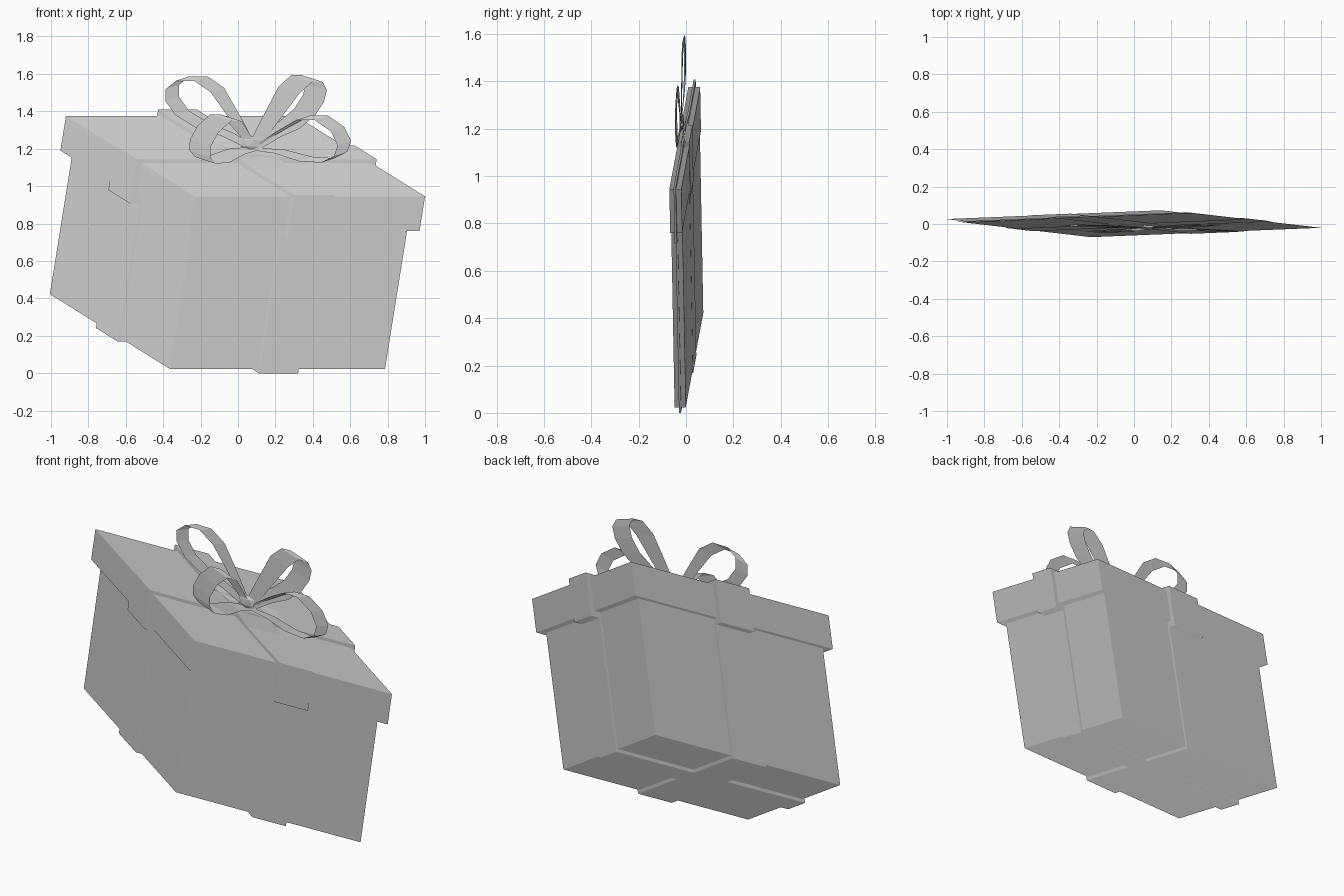
import bpy, bmesh
from mathutils import Vector

if "Cube" in bpy.data.objects:
    bpy.data.objects.remove(bpy.data.objects["Cube"])

# Skewed frame of the flattened box: width, depth and height directions
ORIGIN = Vector((-0.11, 0.0125, 0.2225))
U = Vector((1.23, 0.05, 0.0))
V = Vector((-0.69, 0.08, 0.43))
W = Vector((0.16, -0.019, 1.0))


def place(a, b, c):
    return ORIGIN + a * U + b * V + c * W


def finish(name, bm, recalc=True):
    if recalc:
        bmesh.ops.recalc_face_normals(bm, faces=bm.faces[:])
    mesh = bpy.data.meshes.new(name)
    bm.to_mesh(mesh)
    bm.free()
    obj = bpy.data.objects.new(name, mesh)
    bpy.context.collection.objects.link(obj)
    return obj


def block(name, ha, hb, c0, c1):
    bm = bmesh.new()
    bmesh.ops.create_cube(bm, size=2)
    for v in bm.verts:
        v.co = place(v.co.x * ha, v.co.y * hb, c0 if v.co.z < 0 else c1)
    return finish(name, bm)


def band(name, half_width, side, lid_side, along_depth):
    """Ribbon outline around box and lid, extruded across its width."""
    half = [(side, -0.018), (side, 0.72), (lid_side, 0.72),
            (lid_side, 0.958), (0.2, 0.955)]
    outline = half + [(0, 0.985)] + [(-s, c) for s, c in reversed(half)]
    bm = bmesh.new()
    rings = []
    for k in (-half_width, half_width):
        rings.append([bm.verts.new(place(k, s, c) if along_depth else place(s, k, c))
                      for s, c in outline])
    n = len(outline)
    for i in range(n):
        j = (i + 1) % n
        bm.faces.new((rings[0][i], rings[0][j], rings[1][j], rings[1][i]))
    for r in rings:
        bm.faces.new(r)
    return finish(name, bm)


def bow_loop(name, reach, width):
    """Closed ribbon loop: profile is (distance out, height)."""
    profile = [(0, 0), (0.3, 0.03), (0.6, 0.035), (0.85, 0.065), (0.98, 0.12),
               (1.0, 0.18), (0.9, 0.24), (0.7, 0.27), (0.5, 0.24),
               (0.3, 0.15), (0.15, 0.08)]
    base = Vector((0.08, -0.02, 1.2))
    bm = bmesh.new()
    pairs = []
    for s, h in profile:
        p = base + s * reach + h * W
        w = width * (0.5 + 0.5 * min(1, s / 0.5))   # pinched at the knot
        pairs.append((bm.verts.new(p - w), bm.verts.new(p + w)))
    for i in range(len(pairs)):
        a, b = pairs[i], pairs[(i + 1) % len(pairs)]
        bm.faces.new((a[0], a[1], b[1], b[0]))
    return finish(name, bm)


# Box and overhanging lid
block("box_body", 0.4675, 0.465, 0.0, 0.8)
block("lid", 0.5, 0.5, 0.7525, 0.9375)

# Two crossing ribbon bands
band("ribbon_front_to_back", 0.085, 0.478, 0.53, True)
band("ribbon_side_to_side", 0.085, 0.478, 0.52, False)

# Four bow loops, opposite pairs mirrored
reach_a, width_a = Vector((-0.46, 0.017, 0.15)), Vector((0.036, 0.003, 0.012))
reach_b, width_b = Vector((0.31, 0.021, 0.15)), Vector((0.056, -0.002, -0.018))
bow_loop("bow_loop_back_left", reach_a, width_a)
bow_loop("bow_loop_front_right", -reach_a, width_a)
bow_loop("bow_loop_back_right", reach_b, width_b)
bow_loop("bow_loop_front_left", -reach_b, width_b)

# Small knot where the loops meet
bm = bmesh.new()
bmesh.ops.create_icosphere(bm, subdivisions=1, radius=1)
for v in bm.verts:
    v.co = Vector((0.07, -0.018, 1.23)) + Vector((v.co.x * 0.06, v.co.y * 0.012, v.co.z * 0.04))
finish("bow_knot", bm)
